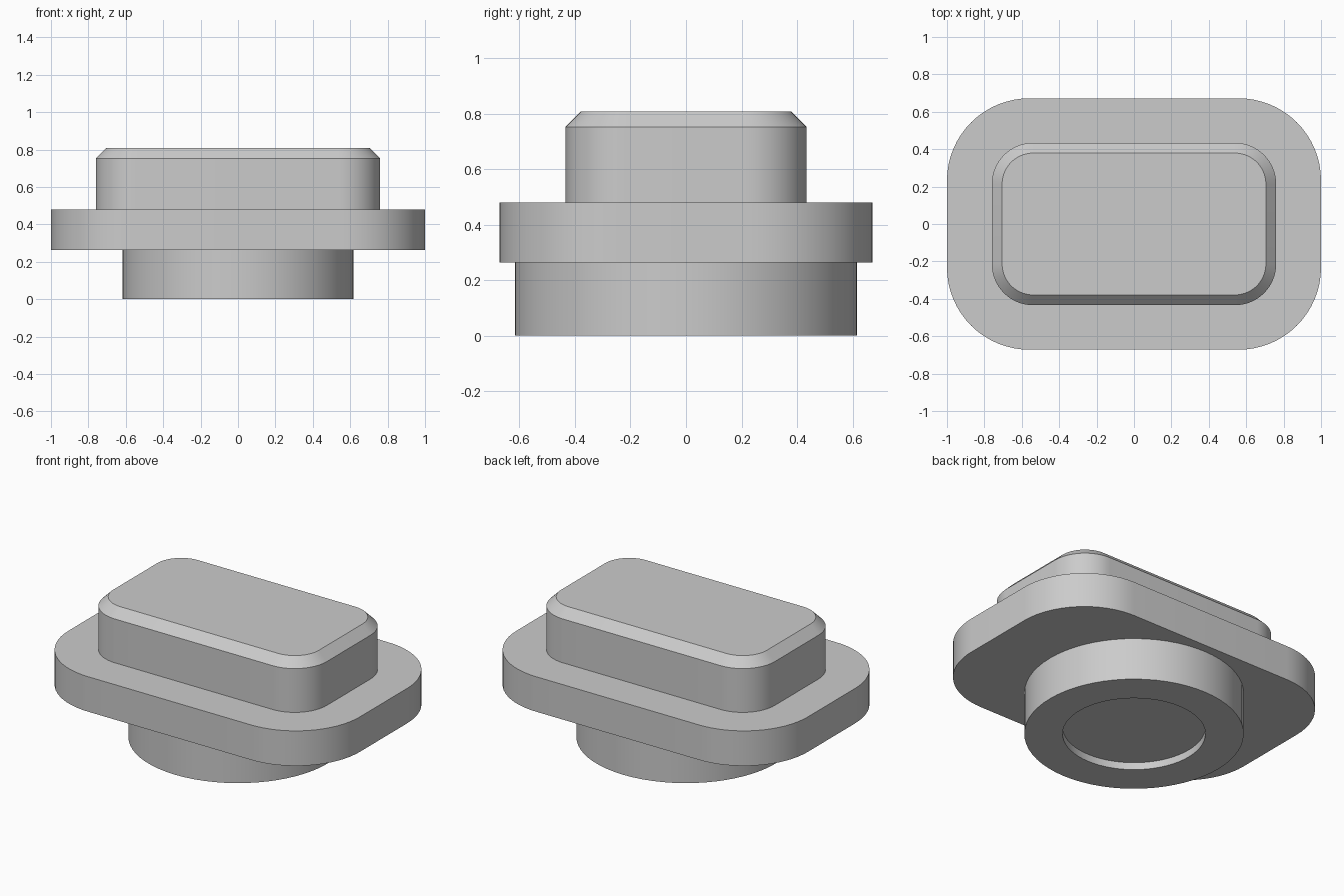
import bpy, bmesh
from math import cos, sin, pi, radians

cube = bpy.data.objects.get("Cube")
if cube:
    bpy.data.objects.remove(cube, do_unlink=True)

grey = bpy.data.materials.new("light grey")
grey.use_nodes = True
grey.diffuse_color = (0.6, 0.6, 0.6, 1)
grey.node_tree.nodes["Principled BSDF"].inputs["Base Color"].default_value = (0.6, 0.6, 0.6, 1)


def outline(hx, hy, r, z, steps=16):
    """Rounded rectangle ring; a circle when hx == hy == r."""
    points = []
    for q, (sx, sy) in enumerate([(1, 1), (-1, 1), (-1, -1), (1, -1)]):
        for i in range(steps + 1):
            a = (q + i / steps) * pi / 2
            points.append((sx * (hx - r) + r * cos(a), sy * (hy - r) + r * sin(a), z))
    return points


def loft(name, rings):
    """Skin a stack of rings and cap both ends."""
    bm = bmesh.new()
    loops = [[bm.verts.new(p) for p in ring] for ring in rings]
    n = len(loops[0])
    for low, high in zip(loops, loops[1:]):
        for i in range(n):
            j = (i + 1) % n
            bm.faces.new((low[i], low[j], high[j], high[i]))
    bm.faces.new(loops[0][::-1])
    bm.faces.new(loops[-1])
    bmesh.ops.remove_doubles(bm, verts=bm.verts, dist=1e-5)
    bmesh.ops.recalc_face_normals(bm, faces=bm.faces)
    mesh = bpy.data.meshes.new(name)
    bm.to_mesh(mesh)
    bm.free()
    mesh.materials.append(grey)
    obj = bpy.data.objects.new(name, mesh)
    bpy.context.collection.objects.link(obj)
    bpy.ops.object.select_all(action="DESELECT")
    obj.select_set(True)
    bpy.context.view_layer.objects.active = obj
    bpy.ops.object.shade_smooth_by_angle(angle=radians(30))
    return obj


# Round foot with a shallow recess underneath
foot, recess = 0.617, 0.402
loft("round_foot", [
    outline(recess, recess, recess, 0.045),
    outline(recess, recess, recess, 0),
    outline(foot, foot, foot, 0),
    outline(foot, foot, foot, 0.263),
])

# Wide rounded flange
loft("flange", [outline(1, 0.672, 0.44, z) for z in (0.263, 0.48)])

# Upper block with a chamfered top edge
loft("top_block", [
    outline(0.76, 0.434, 0.22, 0.48),
    outline(0.76, 0.434, 0.22, 0.752),
    outline(0.705, 0.379, 0.165, 0.807),
])
